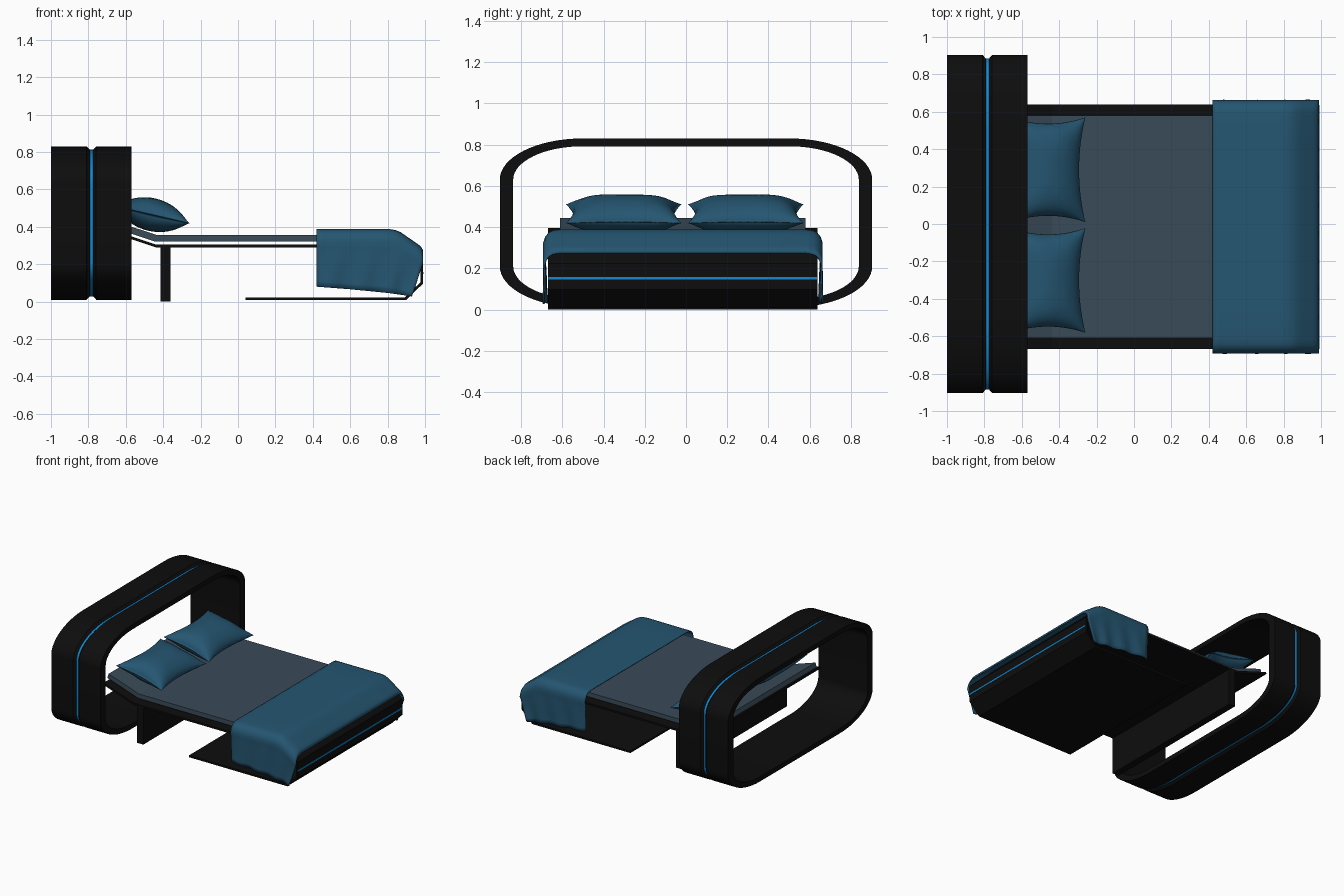
import bpy, math
from mathutils import Vector

if "Cube" in bpy.data.objects:
    bpy.data.objects.remove(bpy.data.objects["Cube"])


def material(name, rgb):
    m = bpy.data.materials.new(name)
    m.diffuse_color = (*rgb, 1)
    m.use_nodes = True
    m.node_tree.nodes["Principled BSDF"].inputs["Base Color"].default_value = m.diffuse_color
    return m


BLACK = material("black", (0.004, 0.004, 0.004))
GREY = material("slate grey", (0.042, 0.070, 0.098))
TEAL = material("fabric blue", (0.018, 0.092, 0.165))
BLUE = material("light strip blue", (0.005, 0.26, 0.68))
YC = -0.015  # bed centre line


def make(name, verts, faces, mats, smooth=None):
    me = bpy.data.meshes.new(name)
    me.from_pydata([tuple(v) for v in verts], [], faces)
    for m in mats:
        me.materials.append(m)
    ob = bpy.data.objects.new(name, me)
    bpy.context.collection.objects.link(ob)
    bpy.ops.object.select_all(action='DESELECT')
    bpy.context.view_layer.objects.active = ob
    ob.select_set(True)
    bpy.ops.object.mode_set(mode='EDIT')
    bpy.ops.mesh.select_all(action='SELECT')
    bpy.ops.mesh.normals_make_consistent(inside=False)
    bpy.ops.object.mode_set(mode='OBJECT')
    if smooth:
        bpy.ops.object.shade_smooth_by_angle(angle=math.radians(smooth))
    return ob


def box(name, x0, x1, y0, y1, z0, z1, mat):
    v = [(x, y, z) for x in (x0, x1) for y in (y0, y1) for z in (z0, z1)]
    f = [(0, 1, 3, 2), (4, 6, 7, 5), (0, 4, 5, 1), (2, 3, 7, 6), (0, 2, 6, 4), (1, 5, 7, 3)]
    return make(name, v, f, [mat])


def bent_plate(name, path, thick, y0, y1, mat):
    """Plate of even thickness following an xz path, extruded along y."""
    pts = [Vector(p) for p in path]
    n = len(pts)
    verts = []
    for i, p in enumerate(pts):
        a = (p - pts[i - 1]).normalized() if i else (pts[1] - p).normalized()
        b = (pts[i + 1] - p).normalized() if i < n - 1 else a
        na, nb = Vector((-a.y, a.x)), Vector((-b.y, b.x))
        m = (na + nb).normalized()
        off = m * (thick / 2 / m.dot(na))
        for q in (p + off, p - off):
            verts += [(q.x, y0, q.y), (q.x, y1, q.y)]
    faces = [(0, 1, 3, 2), tuple(4 * n - 4 + k for k in (0, 2, 3, 1))]
    for i in range(n - 1):
        a, b = 4 * i, 4 * i + 4
        for j, k in ((0, 1), (1, 3), (3, 2), (2, 0)):
            faces.append((a + j, a + k, b + k, b + j))
    return make(name, verts, faces, [mat])


# Head ring: rounded loop with a lit groove around its outside
def ring_loop(x, ry, rz, steps=16):
    out = []
    for q, (sy, sz) in enumerate(((1, 1), (-1, 1), (-1, -1), (1, -1))):
        for i in range(steps + 1):
            a = (q + i / steps) * math.pi / 2
            out.append((x, sy * 0.5 + ry * math.cos(a), 0.42 + sz * 0.21 + rz * math.sin(a)))
    return out


OUT, INN, GRV = (0.403, 0.20), (0.338, 0.162), (0.385, 0.182)
section = [(-1, INN), (-0.57, INN), (-0.57, OUT), (-0.758, OUT), (-0.775, GRV),
           (-0.792, GRV), (-0.809, OUT), (-1, OUT)]
loops = [ring_loop(x, *r) for x, r in section]
n, k = len(loops[0]), len(loops)
faces = [(s * n + i, s * n + (i + 1) % n, (s + 1) % k * n + (i + 1) % n, (s + 1) % k * n + i)
         for s in range(k) for i in range(n)]
ring = make("head_ring", sum(loops, []), faces, [BLACK, BLUE], 30)
for i, p in enumerate(ring.data.polygons):
    p.material_index = 1 if i // n == 4 else 0

# Frame: raised head, flat deck, folded foot and floor plate in one sheet
bent_plate("bed_frame", [(-0.71, 0.388), (-0.44, 0.298), (0.90, 0.298), (0.982, 0.22),
                         (0.982, 0.10), (0.895, 0.015), (0.04, 0.015)],
           0.015, -0.668, 0.638, BLACK)
box("rear_leg", -0.415, -0.36, -0.668, 0.638, 0, 0.293, BLACK)
box("foot_light_strip", 0.987, 0.992, -0.668, 0.635, 0.147, 0.159, BLUE)

# Mattress, bent up at the head
bent_plate("mattress", [(-0.71, 0.428), (-0.44, 0.339), (0.85, 0.339)],
           0.036, -0.61, 0.58, GREY)


# Pillows: pinched, pointed corners, tilted back
def pillow(name, yc, seed):
    N = 24
    verts, faces = [], []
    for side in (1, -1):
        for i in range(N + 1):
            for j in range(N + 1):
                u, v = math.sin((i / N - .5) * math.pi), math.sin((j / N - .5) * math.pi)
                x = 0.20 * u * (1 - 0.17 * (1 - v * v))
                y = 0.28 * v * (1 - 0.12 * (1 - u * u))
                t = 0.086 * ((1 - u * u) * (1 - v ** 4)) ** 0.6
                t *= 1 + 0.05 * math.sin(7 * u + 5 * v + seed) * v * v
                z = side * t + 0.465 - 0.23 * x
                verts.append((x - 0.46 + 0.23 * side * t, y + yc, z))
    for s in range(2):
        for i in range(N):
            for j in range(N):
                a = s * (N + 1) ** 2 + i * (N + 1) + j
                f = (a, a + N + 1, a + N + 2, a + 1)
                faces.append(f if s == 0 else f[::-1])
    ob = make(name, verts, faces, [TEAL])
    w = ob.modifiers.new("seam", 'WELD')
    w.merge_threshold = 0.0005
    bpy.ops.object.shade_smooth_by_angle(angle=math.radians(60))


pillow("pillow_left", -0.302, 0)
pillow("pillow_right", 0.29, 2)


# Blanket: laid across the foot, draped down both sides
def lerp_path(path, x):
    for (x0, z0), (x1, z1) in zip(path, path[1:]):
        if x <= x1:
            return z0 + (z1 - z0) * (x - x0) / (x1 - x0)
    return path[-1][1]


stations = [0.42 + 0.03 * i for i in range(14)] + [0.84, 0.87, 0.90, 0.93, 0.955, 0.975, 0.99]
half = [(0.15 * i, 0) for i in range(5)]
half += [(0.630, 0.004), (0.652, 0.015), (0.668, 0.035), (0.678, 0.065)]
DRAPE = 8
verts = []
for x in stations:
    top = lerp_path([(0.42, 0.387), (0.82, 0.388), (0.86, 0.378), (0.975, 0.298), (0.992, 0.272)], x)
    hem = lerp_path([(0.42, 0.08), (0.6, 0.066), (0.99, 0.028)], x)
    side = []
    for y, d in half:
        side.append((x, y, top - d))
    for i in range(1, DRAPE + 1):
        f = i / DRAPE
        z = top - 0.065 + (hem - top + 0.065) * f
        pull = 0.06 * f * max(0, (x - 0.80) / 0.19)
        fold = 0.008 * f * math.sin(x * 38 + f * 2)
        side.append((x - pull, 0.676 + fold - 0.004 * f, z))
    verts += [(a, YC - b, c) for a, b, c in reversed(side)]
    verts += [(a, YC + b, c) for a, b, c in side[1:]]
w = len(verts) // len(stations)
faces = [(i * w + j, (i + 1) * w + j, (i + 1) * w + j + 1, i * w + j + 1)
         for i in range(len(stations) - 1) for j in range(w - 1)]
blanket = make("blanket", verts, faces, [TEAL], 60)
blanket.data.update()
if sum(p.normal.z * p.area for p in blanket.data.polygons) < 0:
    blanket.data.flip_normals()
s = blanket.modifiers.new("thickness", 'SOLIDIFY')
s.thickness = 0.008
s.offset = -1
